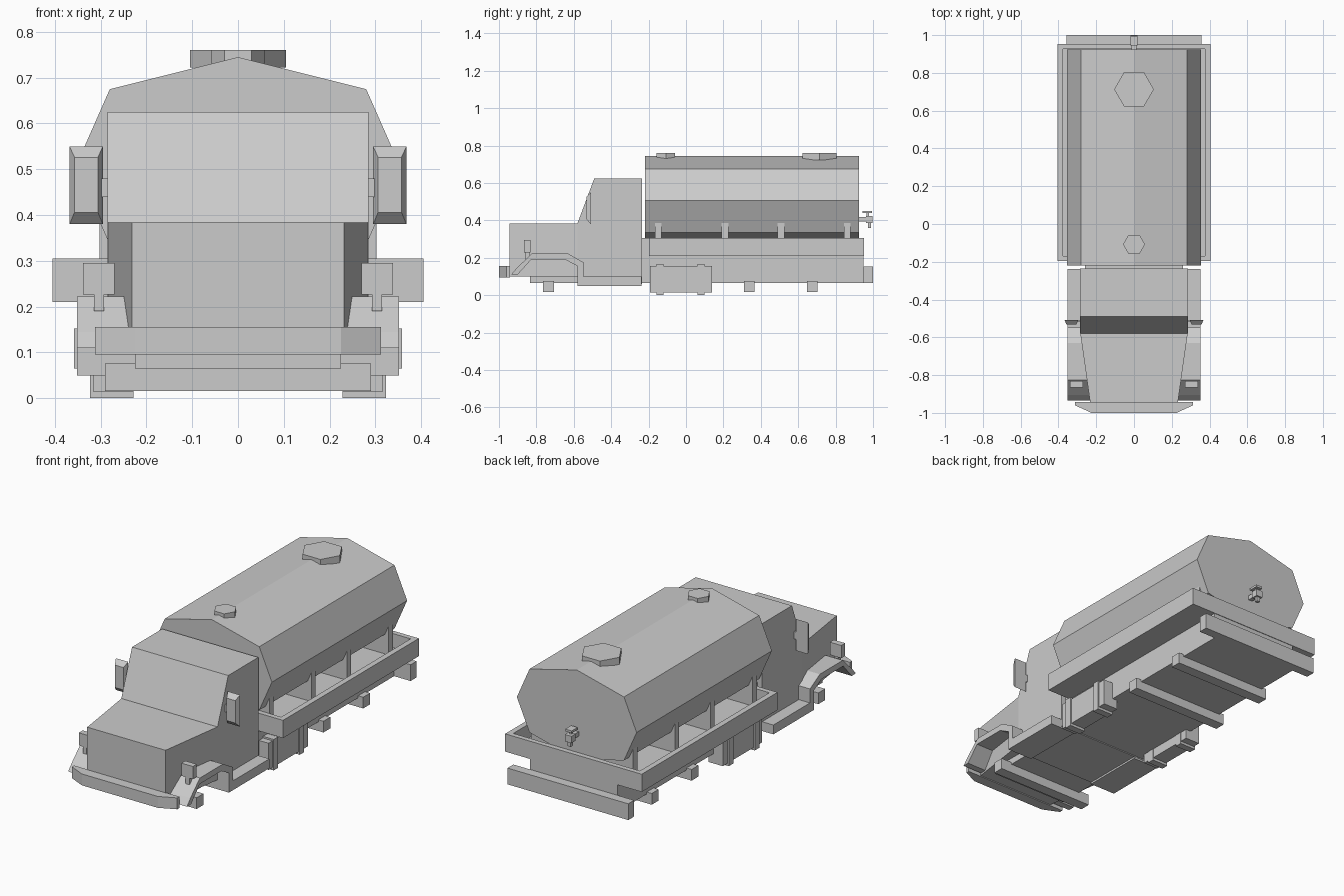
import bpy, bmesh, math
from mathutils import Matrix

if "Cube" in bpy.data.objects:
    bpy.data.objects.remove(bpy.data.objects["Cube"])


def finish(name, bm):
    bmesh.ops.recalc_face_normals(bm, faces=bm.faces[:])
    me = bpy.data.meshes.new(name)
    bm.to_mesh(me)
    bm.free()
    ob = bpy.data.objects.new(name, me)
    bpy.context.collection.objects.link(ob)
    return ob


def loft(name, a, b):
    """Solid between two matching loops of 3D points."""
    bm = bmesh.new()
    va = [bm.verts.new(p) for p in a]
    vb = [bm.verts.new(p) for p in b]
    n = len(a)
    for i in range(n):
        j = (i + 1) % n
        bm.faces.new((va[i], va[j], vb[j], vb[i]))
    bm.faces.new(va)
    bm.faces.new(vb)
    return finish(name, bm)


def extrude(name, pts, axis, lo, hi):
    """Extrude a 2D profile along x, y or z."""
    put = {'x': lambda p, t: (t, p[0], p[1]),
           'y': lambda p, t: (p[0], t, p[1]),
           'z': lambda p, t: (p[0], p[1], t)}[axis]
    return loft(name, [put(p, lo) for p in pts], [put(p, hi) for p in pts])


def box(name, x0, x1, y0, y1, z0, z1):
    return extrude(name, [(x0, y0), (x1, y0), (x1, y1), (x0, y1)], 'z', z0, z1)


def rect(x0, x1, z0, z1, y):
    return [(x0, y, z0), (x1, y, z0), (x1, y, z1), (x0, y, z1)]


# Octagonal tank
half = [(.28, .675), (.355, .505), (.28, .335)]
octagon = [(0, .745)] + half + [(0, .265)] + [(-x, z) for x, z in reversed(half)]
extrude("tank", octagon, 'y', -.22, .925)

# Hexagonal hatches
for name, y, r in (("front_hatch", -.108, .058), ("rear_hatch", .713, .105)):
    hexagon = [(r * math.cos(math.radians(60 * i)),
                y + r * math.sin(math.radians(60 * i))) for i in range(6)]
    extrude(name, hexagon, 'z', .722, .76)

# Rear tap
box("tap_pipe", -.012, .012, .92, .985, .393, .417)
box("tap_spout", -.01, .01, .972, .99, .36, .405)
box("tap_flange", -.019, .019, .962, .998, .385, .422)
box("tap_stem", -.006, .006, .966, .978, .42, .44)
box("tap_handle", -.019, .019, .945, .995, .438, .45)

# Tank saddles
for i, y in enumerate((-.148, .208, .508, .862)):
    box(f"tank_saddle_{i + 1}", -.302, .302, y - .018, y + .018, .22, .385)

# Open tray bed
box("tray_floor", -.405, .405, -.197, .953, .21, .23)
box("tray_front", -.405, .405, -.197, -.17, .21, .305)
box("tray_rear", -.405, .405, .926, .953, .21, .305)
box("headboard", -.26, .26, -.235, -.197, .065, .305)

# Chassis, axles, rear bumper
box("rear_chassis", -.26, .26, -.235, .95, .065, .215)
box("front_chassis", -.225, .225, -.835, -.235, .065, .2)
for name, y in (("front_axle", -.735), ("middle_axle", .338), ("rear_axle", .675)):
    box(name, -.29, .29, y - .029, y + .029, .016, .076)
box("rear_bumper", -.358, .358, .95, 1.0, .065, .152)

# Cab and tapered hood
extrude("cab", [(-.235, .06), (-.235, .625), (-.49, .625), (-.58, .385), (-.58, .06)],
        'x', -.285, .285)
loft("hood", rect(-.285, .285, .1, .384, -.575), rect(-.232, .232, .1, .384, -.945))

# Front bumper
extrude("front_bumper", [(-.312, -.942), (.312, -.942), (.312, -.96), (.225, -1),
                         (-.225, -1), (-.312, -.96)], 'z', .095, .156)

# Fender arch running into the side step
fender = [(-.905, .145), (-.825, .222), (-.63, .222), (-.547, .175), (-.547, .1),
          (-.237, .1), (-.237, .05), (-.58, .05), (-.58, .155), (-.645, .19),
          (-.828, .19), (-.9, .11), (-.945, .1)]
fender[-1:] = [(-.935, .11)]

# Paired parts
for s, side in ((1, "right"), (-1, "left")):
    def pbox(name, x0, x1, *rest):
        return box(f"{name}_{side}", s * x0, s * x1, *rest)

    extrude(f"fender_step_{side}", fender, 'x', s * .2, s * .352)
    pbox("tray_side", .375, .405, -.197, .953, .21, .305)
    pbox("fender_lamp", .27, .338, -.865, -.832, .227, .295)
    pbox("lamp_post", .293, .315, -.862, -.838, .19, .23)
    # Wing mirror and its arm
    loft(f"mirror_{side}", rect(s * .295, s * .368, .38, .55, -.508),
         rect(s * .306, s * .357, .406, .526, -.533))
    pbox("mirror_arm", .28, .31, -.516, -.508, .44, .48)
    # Side fuel tank with straps
    pbox("fuel_tank", .23, .316, -.193, .14, .014, .157)
    for i, y in enumerate((-.14, .08)):
        pbox(f"fuel_strap_{i + 1}", .228, .323, y - .019, y + .019, 0, .166)
